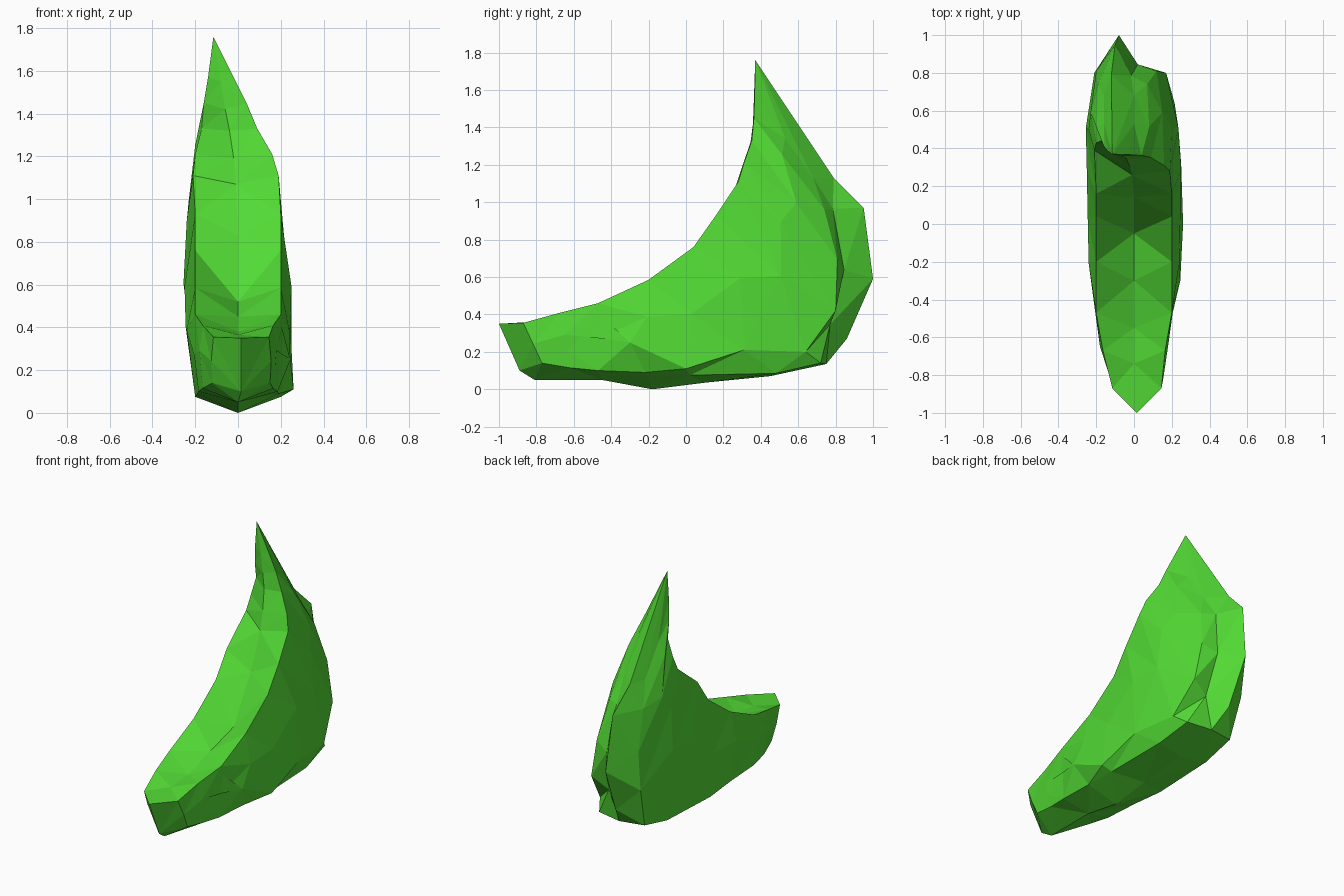
import bpy, bmesh
from mathutils import Vector

if "Cube" in bpy.data.objects:
    bpy.data.objects.remove(bpy.data.objects["Cube"])

# Stations along the curve: x shift, inner groove (y, z), inner edge (half width, y, z),
# flank half width, outer edge (half width, y, z), outer keel (y, z)
STATIONS = [
    (0.015, -1.00, .35, .13, -.87, .355, .14, .135, -.77, .14, -.89, .10),
    (0.00, -.74, .365, .165, -.67, .41, .18, .165, -.62, .115, -.81, .05),
    (0.00, -.55, .38, .20, -.47, .46, .205, .185, -.47, .10, -.45, .05),
    (0.00, -.30, .45, .20, -.20, .585, .24, .19, -.22, .09, -.18, .00),
    (0.00, -.05, .52, .20, .04, .76, .245, .20, .02, .075, .10, .035),
    (0.00, .14, .83, .20, .16, .93, .25, .19, .48, .085, .45, .07),
    (-.01, .26, 1.07, .20, .28, 1.11, .245, .175, .72, .14, .75, .135),
    (-.02, .30, 1.19, .18, .31, 1.21, .22, .19, .80, .42, .86, .27),
    (-.04, .345, 1.32, .13, .352, 1.33, .19, .16, .81, .69, 1.00, .59),
    (-.06, .358, 1.42, .10, .363, 1.45, .14, .13, .74, .96, .95, .97),
    (-.08, .363, 1.55, .06, .367, 1.57, .08, .08, .68, 1.13, .79, 1.13),
]
TIP = (-.115, .37, 1.76)

# Overhanging crease low on the right flank, by station
CREASE = {2: (.205, -.46, .40), 3: (.245, -.30, .25), 4: (.26, 0, .11),
          5: (.25, .31, .21), 6: (.215, .64, .20)}


def ring(index, station):
    s, icy, icz, iw, iy, iz, mw, ow, oy, oz, ocy, ocz = station
    t = .40 if index % 2 else .52
    mid = Vector((iy, iz)).lerp(Vector((oy, oz)), t)
    side = [(iw, iy, iz), (mw, mid.x, mid.y), (ow, oy, oz)]
    right = [Vector((s + x, y, z)) for x, y, z in side]
    left = [Vector((s - x, y, z)) for x, y, z in side]
    keel = Vector((s - (.04 if index >= 7 else 0), ocy, ocz))
    # Low crease on the right, then a step beside the back ridge
    if index <= 6:
        step = right[2]
        right[2] = Vector(CREASE[index]) if index in CREASE else right[1].lerp(step, .5)
    else:
        step = right[2].lerp(keel, .5)
        step.y -= .06 if index < 10 else 0
    # Bevelled upper edge on the left
    left[0].y += {6: .11, 7: .12, 8: .09, 9: .05, 10: .02}.get(index, 0)
    return [Vector((s, icy, icz))] + right + [step, keel] + left[::-1]


# Curved horn-shaped body
bm = bmesh.new()
rings = [[bm.verts.new(p) for p in ring(i, st)] for i, st in enumerate(STATIONS)]
count = len(rings[0])
for a, b in zip(rings, rings[1:]):
    for i in range(count):
        j = (i + 1) % count
        bm.faces.new((a[i], a[j], b[j], b[i]))

# Wedge-shaped blunt end and pointed tip
first, last = rings[0], rings[-1]
bm.faces.new(first[0:6])
bm.faces.new(first[5:] + [first[0]])
tip = bm.verts.new(TIP)
for i in range(count):
    bm.faces.new((last[i], last[(i + 1) % count], tip))

bmesh.ops.triangulate(bm, faces=bm.faces[:])
bmesh.ops.recalc_face_normals(bm, faces=bm.faces[:])
mesh = bpy.data.meshes.new("curved_body")
bm.to_mesh(mesh)
bm.free()
body = bpy.data.objects.new("curved_body", mesh)
bpy.context.collection.objects.link(body)

green = bpy.data.materials.new("green")
green.diffuse_color = (.085, .70, .035, 1)
green.use_nodes = True
green.node_tree.nodes["Principled BSDF"].inputs["Base Color"].default_value = green.diffuse_color
mesh.materials.append(green)
